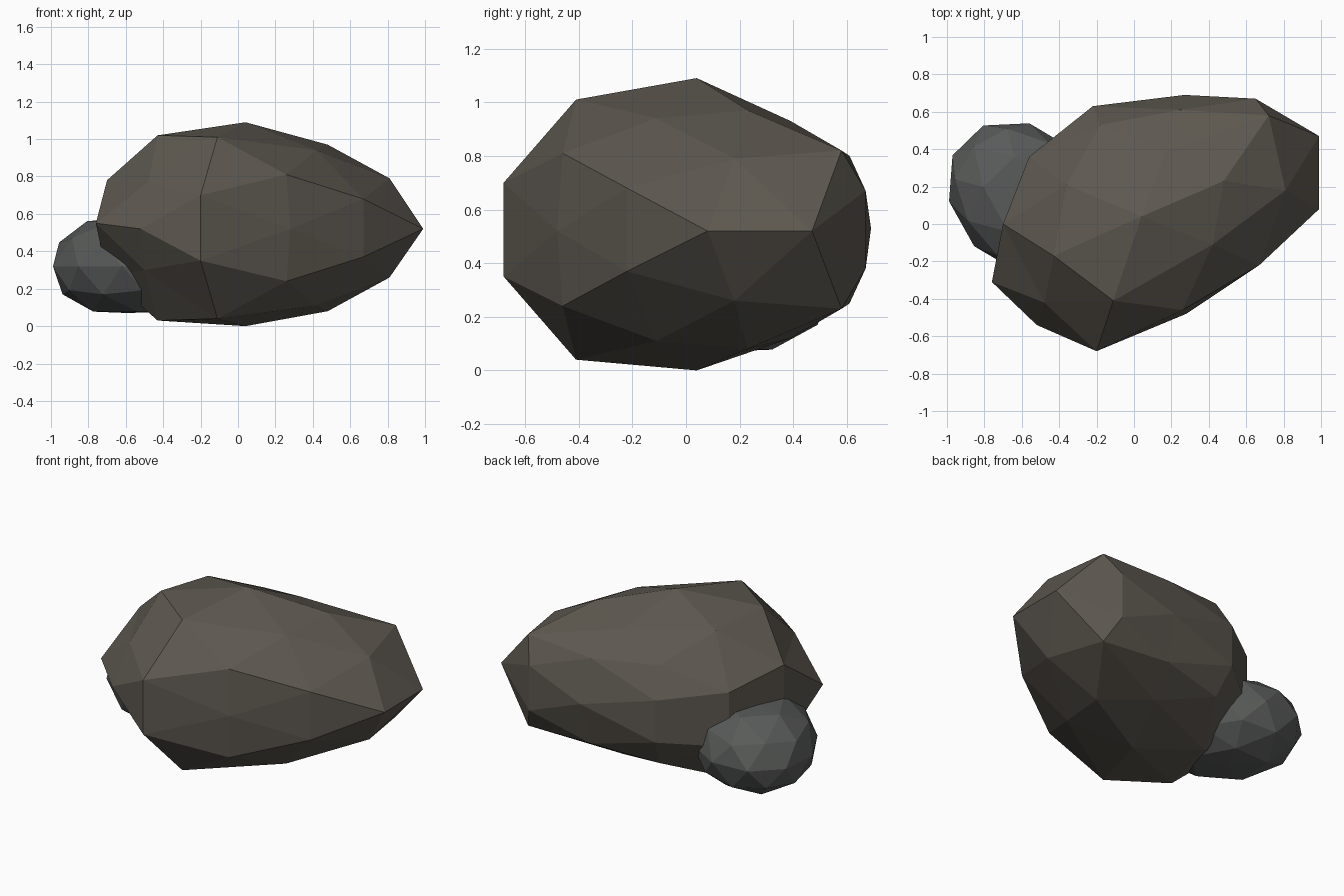
import bpy, bmesh
from mathutils import Matrix, Vector

if "Cube" in bpy.data.objects:
    bpy.data.objects.remove(bpy.data.objects["Cube"])


def finish(bm, name, colour):
    bmesh.ops.recalc_face_normals(bm, faces=bm.faces[:])
    mesh = bpy.data.meshes.new(name)
    bm.to_mesh(mesh)
    bm.free()
    mat = bpy.data.materials.new(name + "_stone")
    mat.diffuse_color = (*colour, 1)
    mat.use_nodes = True
    mat.node_tree.nodes["Principled BSDF"].inputs["Base Color"].default_value = mat.diffuse_color
    mesh.materials.append(mat)
    obj = bpy.data.objects.new(name, mesh)
    bpy.context.collection.objects.link(obj)
    return obj


# Large boulder: corner points of the upper half, mirrored below the waist
WAIST = 0.525
upper = [
    # crown
    (-0.11, -0.41, 1.01), (0.42, -0.11, 0.94), (0.48, 0.23, 0.97),
    (0.17, 0.39, 0.93), (-0.36, 0.21, 0.99), (-0.43, -0.17, 1.02),
    # shoulder
    (0.26, -0.46, 0.81), (0.81, 0.18, 0.79), (0.72, 0.58, 0.82),
    (0.25, 0.61, 0.80), (-0.18, 0.53, 0.84), (-0.70, 0.00, 0.78),
    # sides
    (0.67, -0.22, 0.68), (-0.20, -0.68, 0.70), (0.65, 0.67, 0.67),
    (-0.22, 0.63, 0.66), (-0.56, 0.36, 0.70),
]
waist = [
    (0.99, 0.08, 0.52), (0.99, 0.47, 0.52), (0.28, -0.48, 0.52),
    (-0.52, -0.54, 0.52), (-0.76, -0.31, 0.55), (0.27, 0.69, 0.53),
    (-0.48, -0.42, 0.77), (-0.50, -0.39, 0.30),
]
poles = [(0.04, 0.04, 1.09), (0.04, 0.04, 0.0)]
lower = [(x, y, 2 * WAIST - z) for x, y, z in upper]

# Triangulate on a sphere so every corner survives, then move to the real shape
bm = bmesh.new()
centre = Vector((0.04, 0.04, 0.54))
real = {}
for p in upper + waist + poles + lower:
    d = Vector(p) - centre
    v = bm.verts.new(Vector((d.x / 0.9, d.y / 0.68, d.z / 0.54)).normalized())
    real[v] = Vector(p)
bmesh.ops.convex_hull(bm, input=bm.verts[:])
for v in bm.verts:
    v.co = real[v]
finish(bm, "large_boulder", (0.11, 0.098, 0.08))

# Small boulder leaning on the left side
bm = bmesh.new()
bmesh.ops.create_icosphere(bm, subdivisions=2, radius=1)
place = (Matrix.Translation((-0.59, 0.14, 0.32))
         @ Matrix.Rotation(-0.8, 4, 'Z')
         @ Matrix.Diagonal((0.45, 0.37, 0.25, 1)))
for v in bm.verts:
    # slightly blunt the top and base
    v.co.z = max(-1.0, min(1.0, v.co.z * 1.14))
bmesh.ops.transform(bm, matrix=place, verts=bm.verts[:])
finish(bm, "small_boulder", (0.098, 0.104, 0.1))
